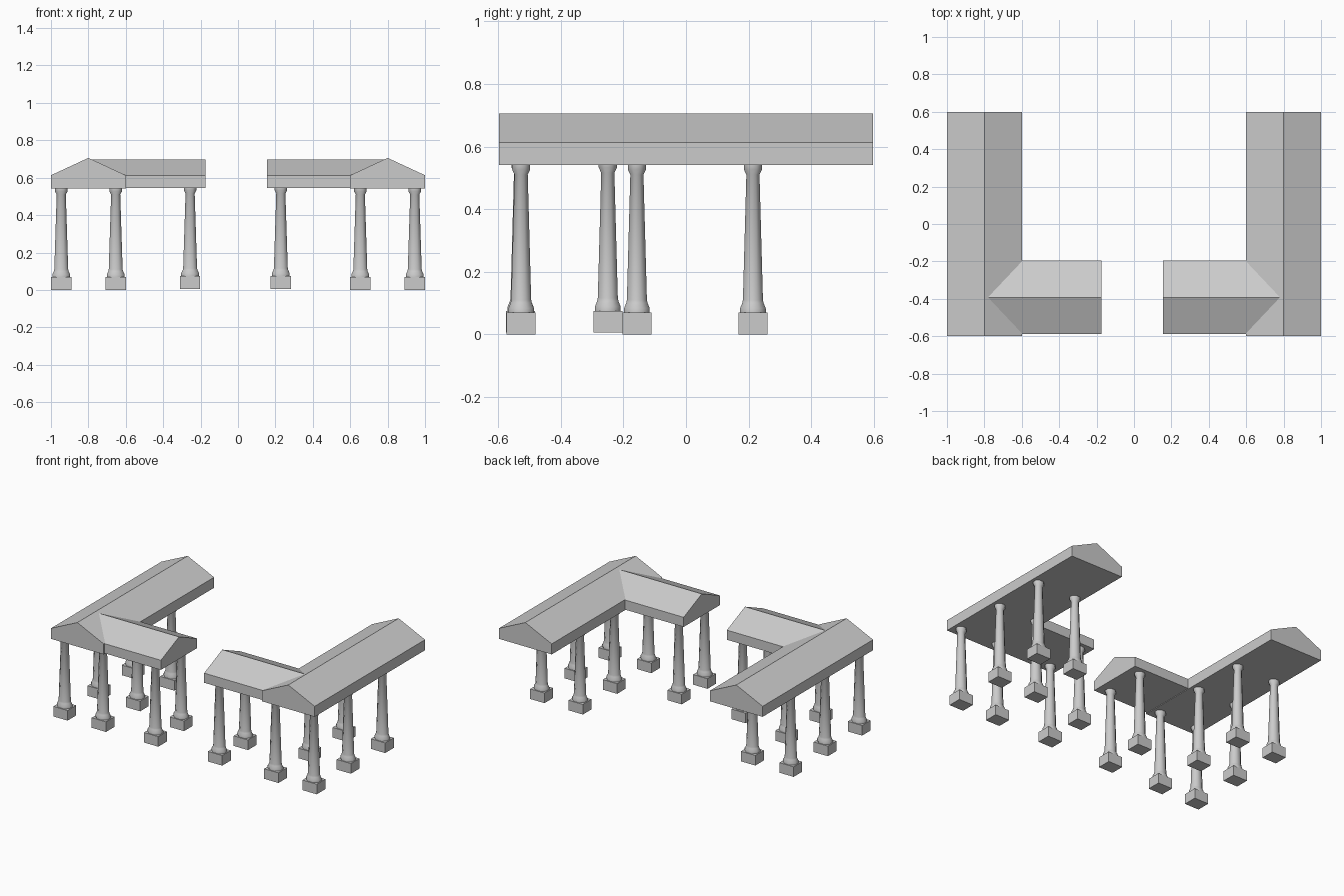
import bpy, bmesh, math

if "Cube" in bpy.data.objects:
    bpy.data.objects.remove(bpy.data.objects["Cube"])


def finish(name, bm, smooth=False):
    bmesh.ops.recalc_face_normals(bm, faces=bm.faces)
    mesh = bpy.data.meshes.new(name)
    bm.to_mesh(mesh)
    bm.free()
    ob = bpy.data.objects.new(name, mesh)
    bpy.context.collection.objects.link(ob)
    if smooth:
        bpy.ops.object.select_all(action='DESELECT')
        ob.select_set(True)
        bpy.context.view_layer.objects.active = ob
        bpy.ops.object.shade_smooth_by_angle(angle=math.radians(50))
    return ob


def gable_roof(name, start, end, centre, half, bottom, eave, ridge, along_x=False):
    """Five-sided gable section extruded from start to end."""
    bm = bmesh.new()
    section = [(-half, bottom), (half, bottom), (half, eave), (0, ridge), (-half, eave)]
    rings = []
    for t in (start, end):
        rings.append([bm.verts.new((t, centre + s, z) if along_x else (centre + s, t, z))
                      for s, z in section])
    for ring in rings:
        bm.faces.new(ring)
    for i in range(5):
        j = (i + 1) % 5
        bm.faces.new((rings[0][i], rings[0][j], rings[1][j], rings[1][i]))
    return finish(name, bm)


# Column profile: radius, height
PROFILE = [(0.041, 0.069), (0.041, 0.083), (0.034, 0.1), (0.032, 0.11),
           (0.021, 0.51), (0.029, 0.527), (0.029, 0.543)]
SIDES = 8
STRETCH = 1.16


def column(name, x, y, lift=0.0):
    # tapered shaft with foot ring and flared capital
    bm = bmesh.new()
    rings = []
    for r, z in PROFILE:
        ring = []
        for k in range(SIDES):
            a = math.tau * (k + 0.5) / SIDES
            k_r = r / math.cos(math.pi / SIDES)
            ring.append(bm.verts.new((x + k_r * STRETCH * math.cos(a),
                                      y + k_r * math.sin(a), z + lift)))
        rings.append(ring)
    for a, b in zip(rings, rings[1:]):
        for k in range(SIDES):
            n = (k + 1) % SIDES
            bm.faces.new((a[k], a[n], b[n], b[k]))
    bm.faces.new(rings[0])
    bm.faces.new(rings[-1])
    finish(name + "_shaft", bm, smooth=True)

    # square plinth
    bm = bmesh.new()
    bmesh.ops.create_cube(bm, size=1)
    for v in bm.verts:
        v.co = (x + v.co.x * 0.108, y + v.co.y * 0.093, lift + (v.co.z + 0.5) * 0.069)
    finish(name + "_plinth", bm)


for side, label, wing_end, wing_col in ((-1, "left", 0.173, 0.256), (1, "right", 0.155, 0.229)):
    # long roof and the short wing roof at the front
    gable_roof(label + "_long_roof", -0.598, 0.598, side * 0.8, 0.2, 0.541, 0.613, 0.706)
    gable_roof(label + "_wing_roof", side * wing_end, side * 0.785, -0.392, 0.196,
               0.545, 0.611, 0.697, along_x=True)
    # columns under the long roof
    for i, y in enumerate((-0.527, -0.157, 0.214)):
        column(f"{label}_outer_column_{i}", side * 0.945, y)
        column(f"{label}_inner_column_{i}", side * 0.654, y)
    # columns under the wing
    for i, y in enumerate((-0.529, -0.25)):
        column(f"{label}_wing_column_{i}", side * wing_col, y, lift=0.006)
